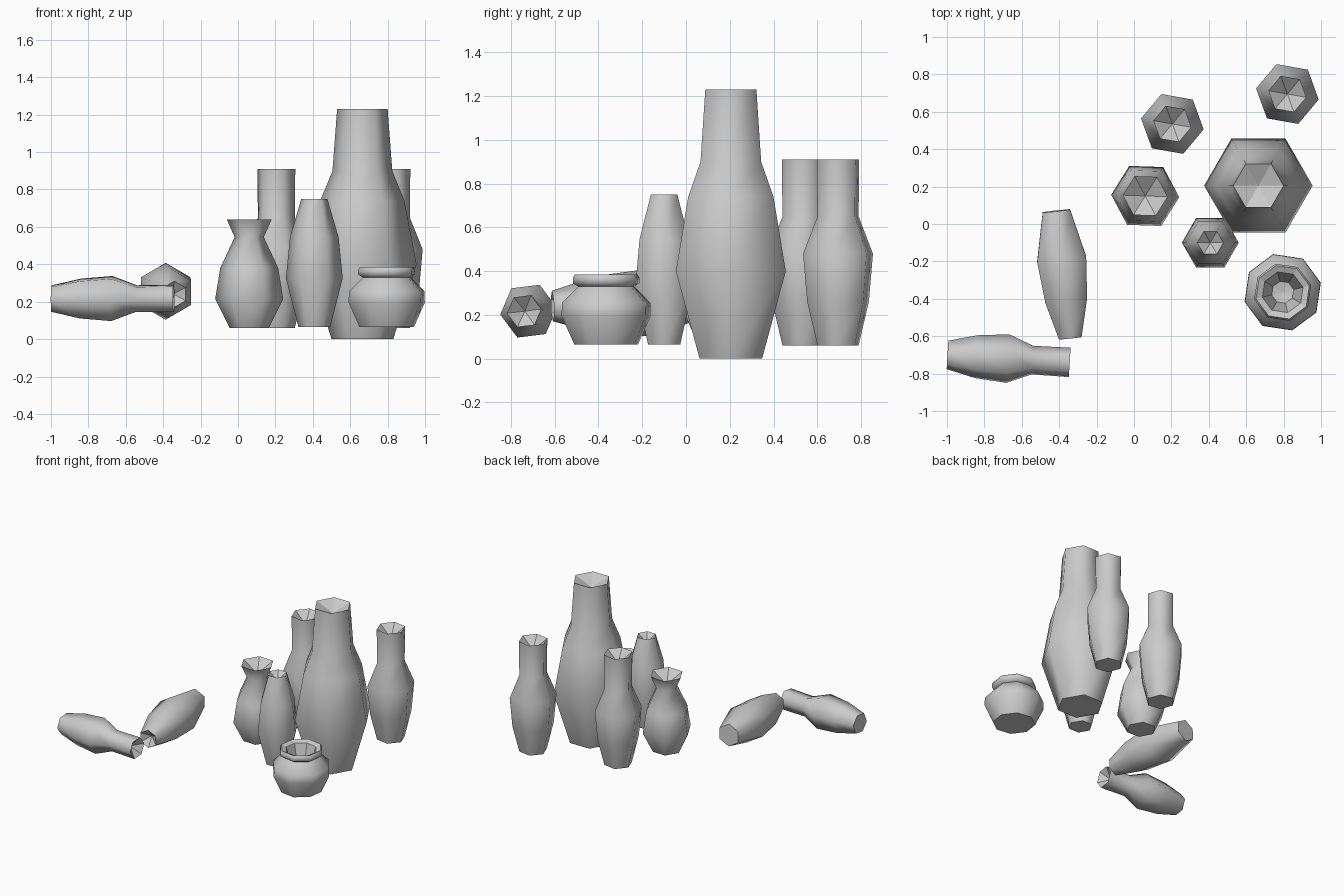
import bpy
import bmesh
from math import cos, sin, radians, tau
from mathutils import Vector

cube = bpy.data.objects.get("Cube")
if cube:
    bpy.data.objects.remove(cube, do_unlink=True)

clay = bpy.data.materials.new("grey_clay")
clay.use_nodes = True
clay.diffuse_color = (0.6, 0.6, 0.6, 1)
clay.node_tree.nodes["Principled BSDF"].inputs["Base Color"].default_value = (0.6, 0.6, 0.6, 1)


def vessel(name, outer, inner, base, axis=(0, 0, 1), sides=6, turn=0, scale=1):
    """Spin an outer wall and an inner lining, given as (radius, height), about an axis.
    The lining ends in a centre point at the height of its last entry."""
    bm = bmesh.new()
    loops = []
    for r, h in outer + inner[:-1]:
        loops.append([bm.verts.new((r * cos(radians(turn) + tau * i / sides),
                                    r * sin(radians(turn) + tau * i / sides), h))
                      for i in range(sides)])
    bm.faces.new(loops[0][::-1])
    lining = []
    for k in range(len(loops) - 1):
        for i in range(sides):
            j = (i + 1) % sides
            face = bm.faces.new((loops[k][i], loops[k][j], loops[k + 1][j], loops[k + 1][i]))
            if k >= len(outer) - 1:
                lining.append(face)
    tip = bm.verts.new((0, 0, inner[-1][1]))
    for i in range(sides):
        lining.append(bm.faces.new((loops[-1][i], loops[-1][(i + 1) % sides], tip)))
    bm.faces.index_update()
    flat = [f.index for f in lining]
    mesh = bpy.data.meshes.new(name)
    bm.to_mesh(mesh)
    bm.free()
    mesh.materials.append(clay)
    # Smooth body, crisp rim and base, faceted mouth
    mesh.shade_smooth()
    mesh.set_sharp_from_angle(angle=radians(63))
    for i in flat:
        mesh.polygons[i].use_smooth = False
    obj = bpy.data.objects.new(name, mesh)
    bpy.context.collection.objects.link(obj)
    obj.location = base
    obj.scale = (scale,) * 3
    direction = Vector(axis)
    if direction.x or direction.y:
        obj.rotation_euler = direction.to_track_quat('Z', 'Y').to_euler()
    return obj


# Tall central vase
vessel("large_vase",
       [(0.165, 0), (0.29, 0.4), (0.225, 0.74), (0.16, 0.9), (0.135, 1.23)],
       [(0, 1.17)], (0.665, 0.205, 0))

# Necked bottles: two standing, one smaller and lying down
bottle = [(0.1, 0), (0.15, 0.2), (0.17, 0.42), (0.1, 0.59), (0.103, 0.85)]
bottle_mouth = [(0, 0.77)]
vessel("back_bottle", bottle, bottle_mouth, (0.205, 0.535, 0.06), turn=-10)
vessel("side_bottle", bottle, bottle_mouth, (0.82, 0.695, 0.06), turn=-10)
vessel("fallen_bottle", bottle, bottle_mouth, (-0.997, -0.7, 0.217),
       axis=(0.655, -0.04, 0), turn=7, scale=0.77)

# Slim tapering vases: one standing, one lying down
slim = [(0.085, 0), (0.152, 0.26), (0.13, 0.48), (0.07, 0.685)]
slim_mouth = [(0, 0.63)]
vessel("slim_vase", slim, slim_mouth, (0.408, -0.1, 0.065))
vessel("fallen_slim_vase", slim, slim_mouth, (-0.415, 0.07, 0.265),
       axis=(0.075, -0.685, -0.025), turn=30)

# Vase with a flared lip
vessel("flared_vase",
       [(0.105, 0), (0.182, 0.155), (0.155, 0.32), (0.078, 0.485), (0.12, 0.58)],
       [(0, 0.5)], (0.06, 0.15, 0.06), turn=-2)

# Squat jar with a collar and an open hollow
vessel("squat_jar",
       [(0.15, 0), (0.21, 0.13), (0.208, 0.19), (0.132, 0.265),
        (0.157, 0.28), (0.157, 0.305), (0.147, 0.32)],
       [(0.112, 0.305), (0.06, 0.13), (0, 0.12)],
       (0.795, -0.365, 0.065), sides=8, turn=14)
